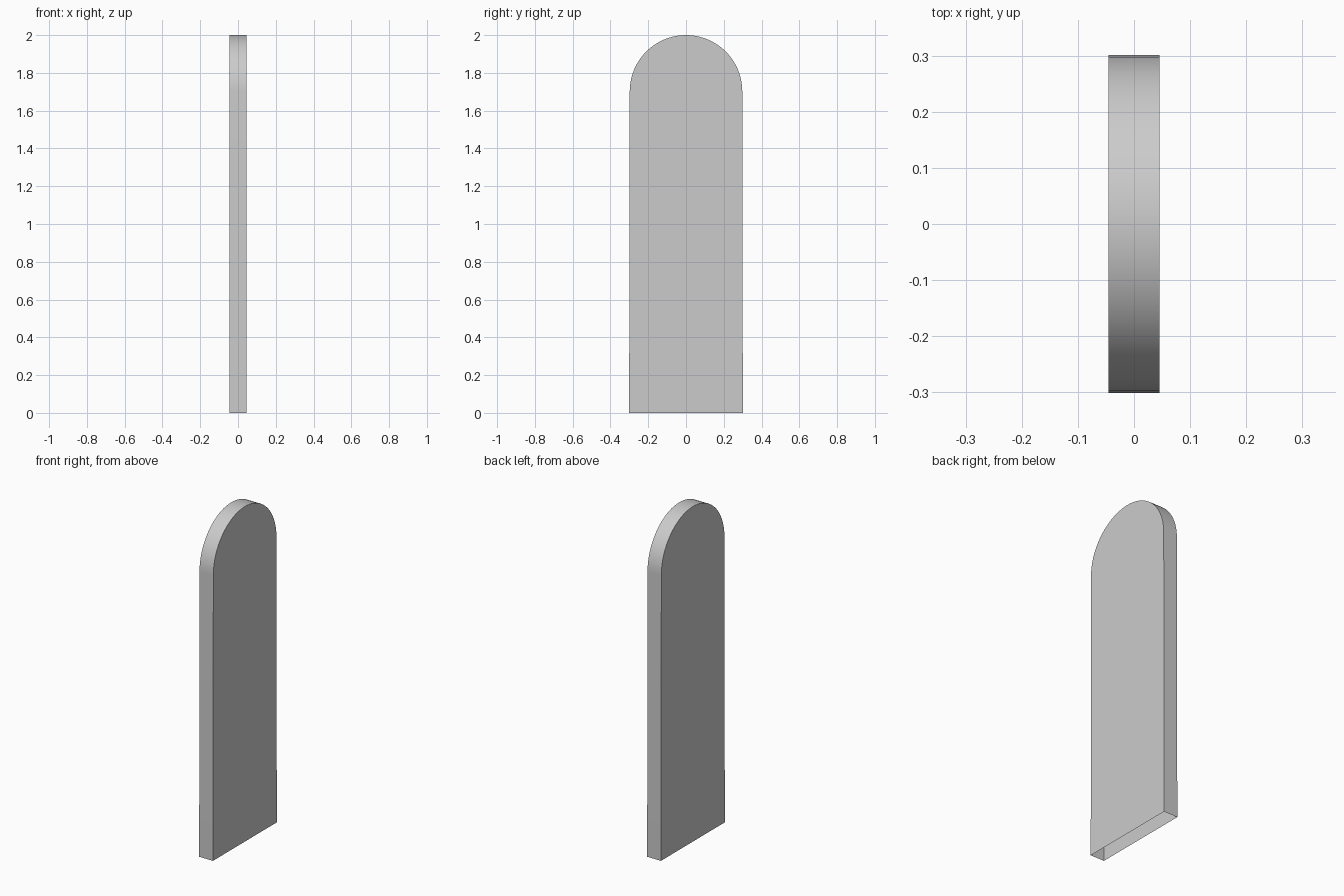
import bpy, bmesh, math

if "Cube" in bpy.data.objects:
    bpy.data.objects.remove(bpy.data.objects["Cube"])

HALF_T = 0.0455      # half thickness (x)
HALF_BASE = 0.301    # half width at the foot
R = 0.298            # arch radius, sides taper very slightly up to it
SPRING = 2.0 - R
SEGS = 40

# Round-topped outline in the y-z plane
outline = [(HALF_BASE, 0.0)]
outline += [(R * math.cos(math.pi * i / SEGS), SPRING + R * math.sin(math.pi * i / SEGS))
            for i in range(SEGS + 1)]
outline += [(-HALF_BASE, 0.0)]

# Thin shell: two flat faces and a rim, open underneath
bm = bmesh.new()
right = [bm.verts.new((HALF_T, y, z)) for y, z in outline]
left = [bm.verts.new((-HALF_T, y, z)) for y, z in outline]
bm.faces.new(right)
bm.faces.new(left[::-1])
for i in range(len(outline) - 1):
    bm.faces.new((right[i + 1], right[i], left[i], left[i + 1]))

mesh = bpy.data.meshes.new("arched_slab")
bm.to_mesh(mesh)
bm.free()
slab = bpy.data.objects.new("arched_slab", mesh)
bpy.context.collection.objects.link(slab)

# Smooth rim, sharp border
bpy.context.view_layer.objects.active = slab
slab.select_set(True)
bpy.ops.object.shade_smooth_by_angle(angle=math.radians(30))
